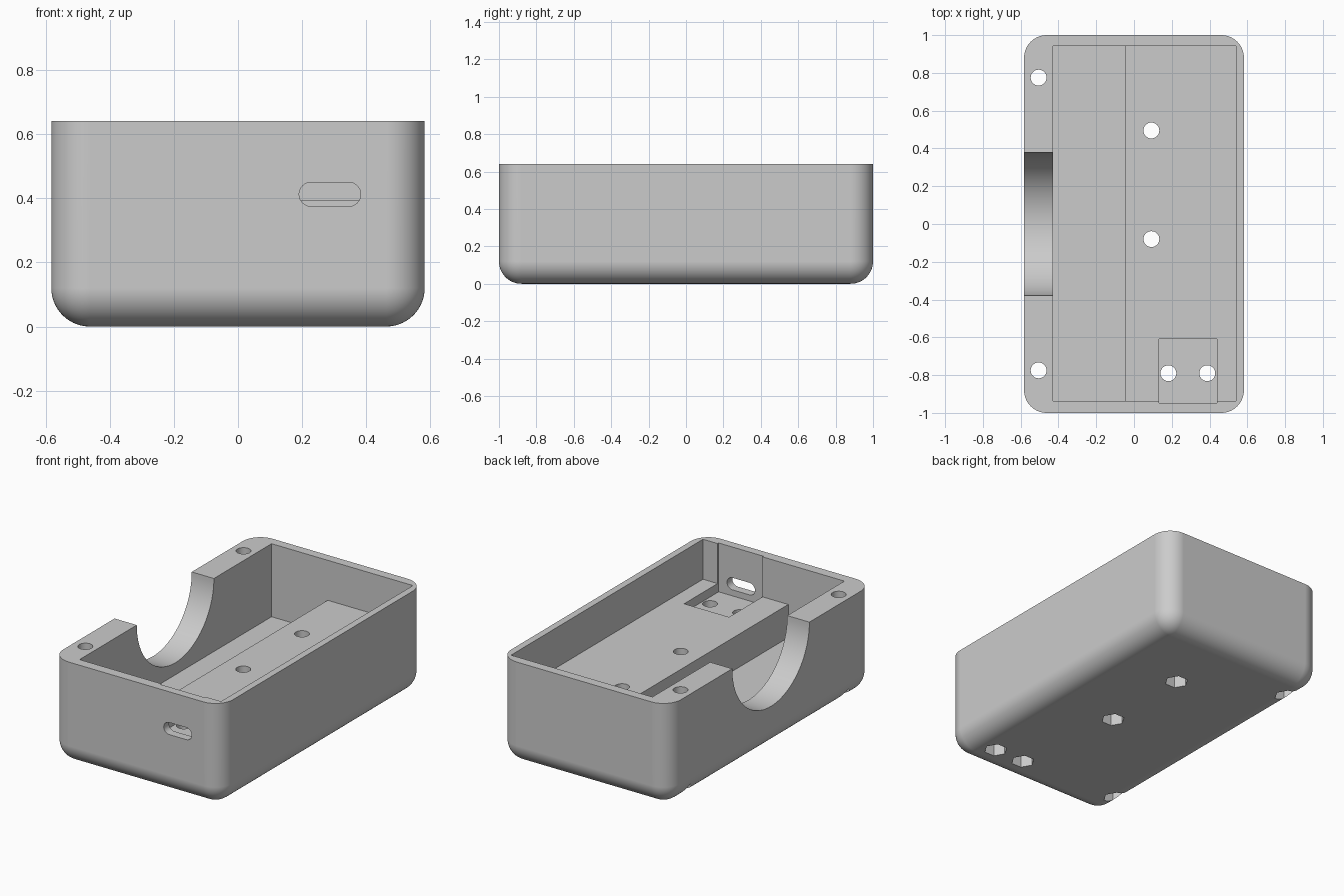
import bpy, bmesh
from math import pi, cos, sin, radians
from mathutils import Vector

cube = bpy.data.objects.get("Cube")
if cube:
    bpy.data.objects.remove(cube, do_unlink=True)

W, L, H = 0.582, 1.0, 0.64      # half width, half length, height
RADIUS = 0.12                   # rounding of the outer edges

grey = bpy.data.materials.new("plain grey")
grey.use_nodes = True
grey.diffuse_color = (0.6, 0.6, 0.6, 1)
grey.node_tree.nodes["Principled BSDF"].inputs["Base Color"].default_value = (0.6, 0.6, 0.6, 1)


def add_object(name, bm):
    bmesh.ops.recalc_face_normals(bm, faces=bm.faces)
    mesh = bpy.data.meshes.new(name)
    bm.to_mesh(mesh)
    bm.free()
    mesh.materials.append(grey)
    obj = bpy.data.objects.new(name, mesh)
    bpy.context.collection.objects.link(obj)
    return obj


def prism(name, points, axis, low, high):
    """Extrude a flat outline along one axis."""
    def place(a, b, c):
        return {"x": (c, a, b), "y": (a, c, b), "z": (a, b, c)}[axis]
    bm = bmesh.new()
    face = bm.faces.new([bm.verts.new(place(a, b, low)) for a, b in points])
    new = bmesh.ops.extrude_face_region(bm, geom=[face])["geom"]
    shift = Vector(place(0, 0, high - low))
    bmesh.ops.translate(bm, vec=shift, verts=[v for v in new if isinstance(v, bmesh.types.BMVert)])
    return add_object(name, bm)


def arc(cx, cy, r, count, start=0, sweep=2 * pi, closed=True):
    steps = count if closed else count - 1
    return [(cx + r * cos(start + sweep * i / steps),
             cy + r * sin(start + sweep * i / steps)) for i in range(count)]


def rect(x0, x1, y0, y1):
    return [(x0, y0), (x1, y0), (x1, y1), (x0, y1)]


# Outer body: rounded everywhere except around the open top
bm = bmesh.new()
bmesh.ops.create_cube(bm, size=1)
for v in bm.verts:
    v.co = (v.co.x * 2 * W, v.co.y * 2 * L, (v.co.z + 0.5) * H)
edges = [e for e in bm.edges if min(v.co.z for v in e.verts) < H / 2]
bmesh.ops.bevel(bm, geom=edges, offset=RADIUS, segments=14, profile=0.5, affect="EDGES")
body = add_object("case_body", bm)

cutters = []

# Stepped cavity: deep bay beside a raised platform
step = [(-0.43, 0.7), (-0.43, 0.187), (-0.045, 0.187), (-0.045, 0.392), (0.54, 0.392), (0.54, 0.7)]
cutters.append(prism("cavity_cutter", step, "y", -0.938, 0.943))

# Recess for a small board, slightly let into the front wall
cutters.append(prism("board_recess_cutter", rect(0.132, 0.44, -0.948, -0.61), "z", 0.337, 0.7))

# Rounded port slot in the front wall
slot = (arc(0.345, 0.412, 0.0375, 17, -pi / 2, pi, False)
        + arc(0.228, 0.412, 0.0375, 17, pi / 2, pi, False))
cutters.append(prism("port_slot_cutter", slot, "y", -1.1, -0.9))

# Half-round notch in the thick side wall
cutters.append(prism("side_notch_cutter", arc(0, H, 0.378, 96), "x", -0.7, -0.4))

# Screw holes with hexagonal nut pockets underneath
for x, y in [(-0.505, 0.775), (-0.505, -0.775), (0.092, 0.495),
             (0.092, -0.08), (0.182, -0.79), (0.388, -0.79)]:
    cutters.append(prism("screw_hole_cutter", arc(x, y, 0.042, 32), "z", -0.1, 0.75))
    cutters.append(prism("nut_pocket_cutter", arc(x, y, 0.068, 6), "z", -0.1, 0.15))

bpy.ops.object.select_all(action="DESELECT")
bpy.context.view_layer.objects.active = body
body.select_set(True)
for cutter in cutters:
    cutter.hide_render = True
    mod = body.modifiers.new("cut", "BOOLEAN")
    mod.operation = "DIFFERENCE"
    mod.solver = "EXACT"
    mod.object = cutter
    bpy.ops.object.modifier_apply(modifier=mod.name)
    bpy.data.objects.remove(cutter, do_unlink=True)

bpy.ops.object.shade_smooth_by_angle(angle=radians(30))
weighted = body.modifiers.new("flat_walls", "WEIGHTED_NORMAL")
weighted.keep_sharp = True
